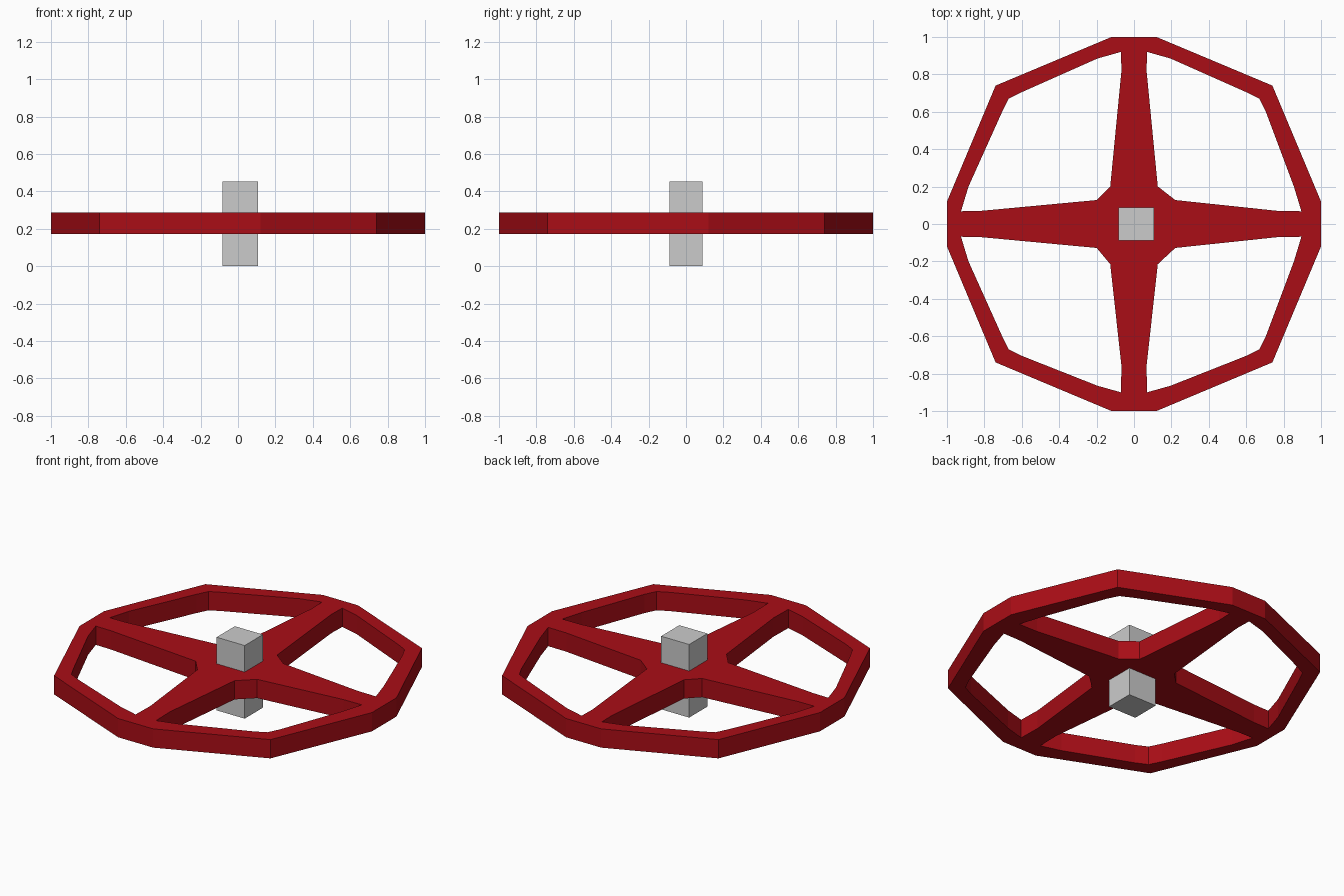
import bpy

if "Cube" in bpy.data.objects:
    bpy.data.objects.remove(bpy.data.objects["Cube"])

Z_LOW, Z_HIGH = 0.172, 0.288


def add_loop(curve, points):
    spline = curve.splines.new('POLY')
    spline.points.add(len(points) - 1)
    for p, (x, y) in zip(spline.points, points):
        p.co = (x, y, 0, 1)
    spline.use_cyclic_u = True


# Window between two spokes; the pattern is slightly off centre
def window(sx, sy):
    dx, dy = -0.015 * sx, 0.01 * sy
    pts = [(0.07, 0.91 + dy), (0.195, 0.875 + dy), (0.60, 0.705), (0.67, 0.67),
           (0.705, 0.60), (0.87 + dx, 0.20), (0.91 + dx, 0.068),
           (0.795 + 1.7 * dx, 0.07), (0.21 - 0.7 * dx, 0.128),
           (0.127, 0.208 - 0.7 * dy), (0.067, 0.79 + 3 * dy)]
    return [(sx * x, sy * y) for x, y in pts]


# Wheel: faceted rim and four tapered spokes in one extruded outline
curve = bpy.data.curves.new("wheel", 'CURVE')
curve.dimensions = '2D'
curve.fill_mode = 'BOTH'
curve.extrude = (Z_HIGH - Z_LOW) / 2
corner = [(1, 0.12), (0.74, 0.74), (0.12, 1)]
outline = []
for _ in range(4):
    outline += corner
    corner = [(-y, x) for x, y in corner]
add_loop(curve, outline)
for sx in (-1, 1):
    for sy in (-1, 1):
        add_loop(curve, window(sx, sy))
wheel = bpy.data.objects.new("wheel", curve)
wheel.location.z = (Z_LOW + Z_HIGH) / 2
bpy.context.collection.objects.link(wheel)
bpy.context.view_layer.objects.active = wheel
wheel.select_set(True)
bpy.ops.object.convert(target='MESH')
wheel = bpy.context.object
bpy.ops.object.shade_flat()

red = bpy.data.materials.new("red")
red.diffuse_color = (0.40, 0.004, 0.008, 1)
red.use_nodes = True
red.node_tree.nodes["Principled BSDF"].inputs["Base Color"].default_value = red.diffuse_color
wheel.data.materials.clear()
wheel.data.materials.append(red)

# Square shaft through the hub
bpy.ops.mesh.primitive_cube_add(size=1, location=(0.012, 0, 0.226))
shaft = bpy.context.object
shaft.name = "shaft"
shaft.scale = (0.192, 0.178, 0.452)
